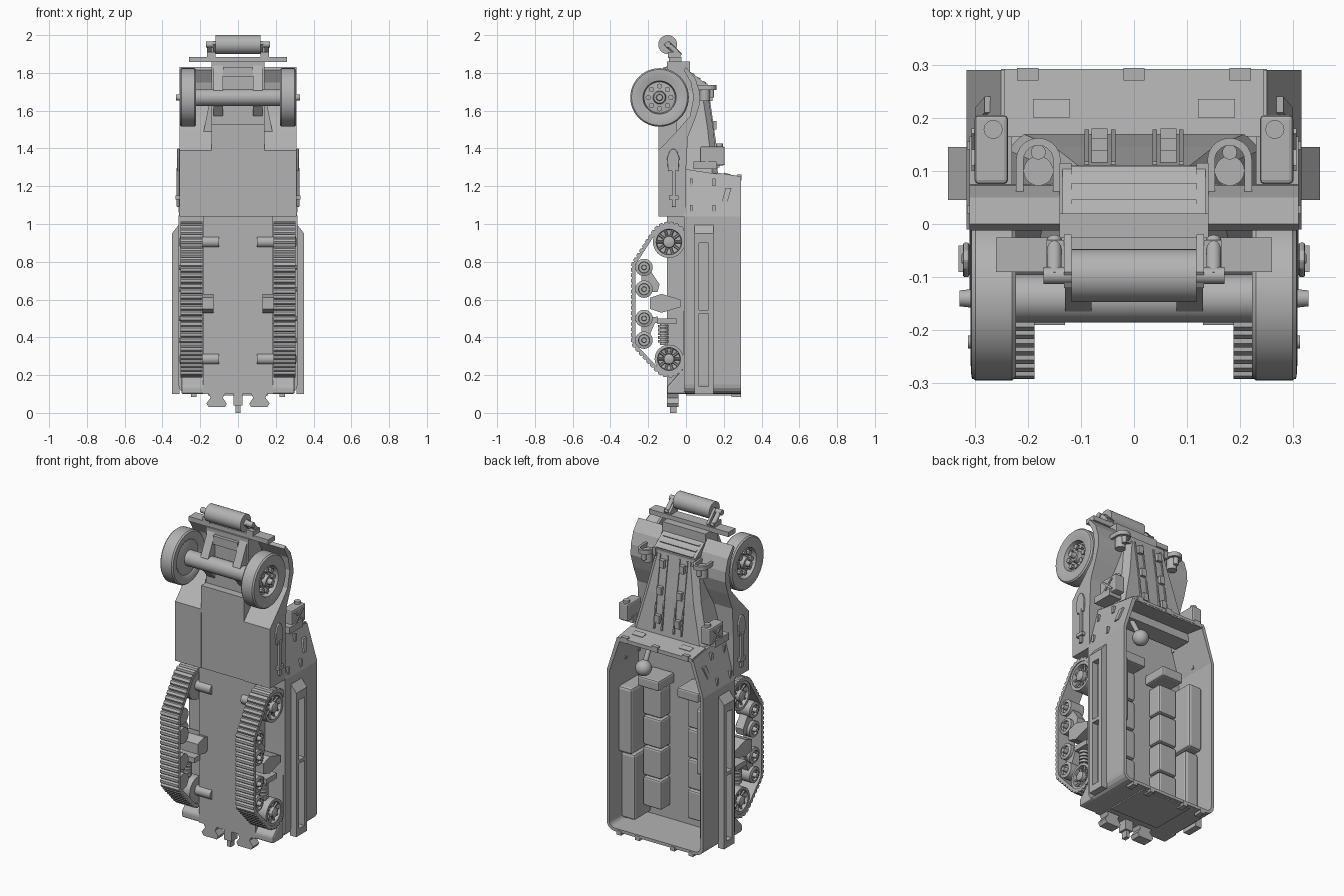
import bpy, bmesh, math
from mathutils import Vector, Matrix
from mathutils.geometry import convex_hull_2d

cube = bpy.data.objects.get("Cube")
if cube:
    bpy.data.objects.remove(cube, do_unlink=True)

GREY = (0.45, 0.45, 0.45, 1)
mat = bpy.data.materials.new("plain grey")
mat.use_nodes = True
mat.diffuse_color = GREY
mat.node_tree.nodes["Principled BSDF"].inputs["Base Color"].default_value = GREY


def finish(name, bm, mirror=False, bevel=0, smooth=False):
    bmesh.ops.recalc_face_normals(bm, faces=bm.faces)
    me = bpy.data.meshes.new(name)
    bm.to_mesh(me)
    bm.free()
    ob = bpy.data.objects.new(name, me)
    bpy.context.collection.objects.link(ob)
    me.materials.append(mat)
    if bevel:
        m = ob.modifiers.new("bevel", "BEVEL")
        m.width, m.segments = bevel, 2
    if mirror:
        ob.modifiers.new("mirror", "MIRROR")
    if smooth:
        bpy.ops.object.select_all(action="DESELECT")
        ob.select_set(True)
        bpy.context.view_layer.objects.active = ob
        bpy.ops.object.shade_smooth_by_angle(angle=math.radians(35))
    return ob


def stack(bm, loops, caps=True, ring=False):
    """Skin a list of matching closed loops."""
    vs = [[bm.verts.new(p) for p in lp] for lp in loops]
    pairs = list(zip(vs, vs[1:])) + ([(vs[-1], vs[0])] if ring else [])
    n = len(vs[0])
    for a, b in pairs:
        for i in range(n):
            j = (i + 1) % n
            bm.faces.new((a[i], a[j], b[j], b[i]))
    if caps and not ring:
        bm.faces.new(vs[0])
        bm.faces.new(vs[-1])


def box(name, x, y, z, mirror=False, bevel=0):
    bm = bmesh.new()
    stack(bm, [[(x[0], y[0], h), (x[1], y[0], h), (x[1], y[1], h), (x[0], y[1], h)] for h in z])
    return finish(name, bm, mirror, bevel)


def prism(name, yz, x0, x1, mirror=False, bevel=0):
    bm = bmesh.new()
    stack(bm, [[(x, y, z) for y, z in yz] for x in (x0, x1)])
    return finish(name, bm, mirror, bevel)


def lathe(name, center, prof, n=32, mirror=True):
    """Turn (x, radius) points about an axis along x through center (y, z)."""
    bm = bmesh.new()
    stack(bm, [[(x, center[0] + r * math.cos(2 * math.pi * i / n), center[1] + r * math.sin(2 * math.pi * i / n))
                for i in range(n)] for x, r in prof])
    return finish(name, bm, mirror, 0, True)


def rod(name, a, b, r, n=12, mirror=True, r2=None):
    a, b = Vector(a), Vector(b)
    bm = bmesh.new()
    m = Matrix.Translation((a + b) / 2) @ (b - a).to_track_quat("Z", "Y").to_matrix().to_4x4()
    bmesh.ops.create_cone(bm, cap_ends=True, segments=n, radius1=r, radius2=r if r2 is None else r2,
                          depth=(b - a).length, matrix=m)
    return finish(name, bm, mirror, 0, True)


def around(center, r, n, start=0.0):
    for i in range(n):
        a = start + 2 * math.pi * i / n
        yield center[0] + r * math.cos(a), center[1] + r * math.sin(a)


# Open body: rounded rear corners, tapering to the windscreen
def outline(inset, y):
    half, low, r = 0.315 - inset, 0.1 + inset, 0.05 - inset
    right = [(half - r + r * math.sin(t), low + r - r * math.cos(t)) for t in (0, 0.4, 0.8, 1.2, math.pi / 2)]
    right += [(half, 1.04), (0.25 - inset, 1.29 - 0.15 * y - inset)]
    return [(x, y, z) for x, z in right] + [(-x, y, z) for x, z in reversed(right)]


bm = bmesh.new()
stack(bm, [outline(0, -0.01), outline(0, 0.29), outline(0.018, 0.29), outline(0.018, 0.02)])
finish("body_tub", bm)
box("chassis", (-0.185, 0.185), (-0.1, 0.0), (0.1, 1.05))
prism("rear_wheel_arch", [(-0.1, 0.1), (0.0, 0.1), (0.0, 0.25), (-0.1, 0.14)], 0.05, 0.3, True, 0.01)
box("running_board_floor", (-0.31, 0.31), (-0.14, 0.0), (1.04, 1.38))
box("nose_floor", (-0.14, 0.14), (-0.1, 0.02), (1.37, 1.86))
box("floor_skid", (-0.14, 0.14), (-0.145, -0.09), (1.37, 1.53))
box("tailgate_panel", (-0.16, 0.16), (0.0, 0.27), (0.093, 0.11))
for x in (0.1, 0.22):
    box("tail_hinge", (x, x + 0.03), (0.24, 0.292), (0.085, 0.11), True)

# Hood, windscreen armour and grille
bm = bmesh.new()
stack(bm, [[(-w, -0.05, z), (-w, t - 0.03, z), (-w + 0.03, t, z), (w - 0.03, t, z), (w, t - 0.03, z), (w, -0.05, z)]
           for z, w, t in ((1.26, 0.24, 0.17), (1.5, 0.18, 0.145), (1.73, 0.135, 0.11))])
finish("hood", bm)
prism("grille_housing", [(-0.05, 1.72), (0.11, 1.72), (0.11, 1.74), (-0.05, 1.86)], -0.135, 0.135)
for i in range(5):
    y = 0.1 - i * 0.031
    z = 1.75 + i * 0.022
    prism("grille_louvre", [(y, z - 0.02), (y + 0.008, z), (y - 0.024, z + 0.012), (y - 0.03, z - 0.01)], -0.118, 0.118)
box("grille_side", (0.118, 0.14), (-0.09, 0.115), (1.7, 1.745), True)
for x in (0.035, 0.085):
    prism("hood_rib", [(0.165, 1.3), (0.178, 1.3), (0.118, 1.72), (0.105, 1.72)], x, x + 0.008, True)
for z, y in ((1.34, 0.168), (1.5, 0.15), (1.65, 0.127)):
    box("hood_latch", (0.05, 0.08), (y - 0.02, y + 0.012), (z, z + 0.045), True)
prism("windscreen_plate", [(0.165, 1.255), (0.292, 1.236), (0.292, 1.252), (0.165, 1.272)], -0.245, 0.245)
prism("vision_flap", [(0.2, 1.26), (0.235, 1.255), (0.235, 1.264), (0.2, 1.272)], 0.12, 0.19, True)
for x in (-0.2, 0, 0.2):
    box("windscreen_hinge", (x - 0.02, x + 0.02), (0.27, 0.294), (1.23, 1.262))

# Door armour details
for y, z in ((0.02, 1.06), (0.14, 1.06), (0.02, 1.2), (0.14, 1.2)):
    x = 0.315 - (z - 1.02) * 0.27
    box("door_hinge", (x - 0.02, x + 0.01), (y, y + 0.015), (z, z + 0.04), True)
bm = bmesh.new()
stack(bm, [[(x, y + d, z) for y in (0.19, 0.22)] + [(x - 0.02, y + d, z) for y in (0.22, 0.19)]
           for x, d, z in ((0.298, 0, 1.12), (0.281, 0.02, 1.19))])
finish("door_vision_slit", bm, True)

# Fenders sweeping into the side skirts
prism("fender", [(0.0, 1.04), (0.0, 1.29), (0.01, 1.46), (0.05, 1.56), (0.075, 1.64), (0.072, 1.7), (0.05, 1.77),
                 (0.0, 1.83), (-0.012, 1.815), (0.025, 1.75), (0.04, 1.67), (0.02, 1.57), (-0.05, 1.49),
                 (-0.145, 1.39), (-0.145, 1.04)], 0.14, 0.31, True)
# Tool on the skirt
box("tool_handle", (0.31, 0.325), (-0.075, -0.055), (1.09, 1.3), True, 0.004)
prism("tool_blade", [(-0.095, 1.28), (-0.04, 1.28), (-0.035, 1.35), (-0.05, 1.39), (-0.068, 1.4), (-0.085, 1.39),
                     (-0.1, 1.35)], 0.31, 0.322, True, 0.004)
box("tool_clamp", (0.31, 0.33), (-0.09, -0.04), (1.13, 1.15), True)

# Fuel cans in racks beside the hood
box("fuel_can", (0.237, 0.3), (0.075, 0.205), (1.31, 1.41), True, 0.008)
rod("can_cap", (0.265, 0.178, 1.4), (0.265, 0.178, 1.425), 0.018)
box("can_rack", (0.23, 0.31), (0.04, 0.165), (1.29, 1.33), True)
for s in (-1, 1):
    prism("can_cross", [(0.1, 1.36 + s * 0.03), (0.11, 1.36 + s * 0.035), (0.18, 1.36 - s * 0.03),
                        (0.17, 1.36 - s * 0.035)], 0.295, 0.306, True)

# Headlights with arched guards
rod("headlight", (0.18, 0.1, 1.65), (0.18, 0.1, 1.715), 0.028, 20)
rod("blackout_lamp", (0.18, 0.135, 1.67), (0.18, 0.135, 1.72), 0.014)
bm = bmesh.new()
arch = [(math.cos(t * math.pi / 10), math.sin(t * math.pi / 10)) for t in range(11)]
prof = [(0.042, c, s) for c, s in arch] + [(0.028, c, s) for c, s in reversed(arch)]
loop = [(0.18 + r * c, 0.12 + r * s) for r, c, s in prof]
loop = [(0.222, 0.06)] + loop[:11] + [(0.138, 0.06), (0.152, 0.06)] + loop[11:] + [(0.208, 0.06)]
stack(bm, [[(x, y, z) for x, y in loop] for z in (1.71, 1.735)])
finish("headlight_guard", bm, True)

# Bumper and front roller
box("bumper", (-0.26, 0.26), (-0.09, -0.025), (1.857, 1.885))
box("roller_bracket", (0.12, 0.165), (-0.095, -0.03), (1.88, 1.91), True)
prism("roller_arm", [(-0.05, 1.88), (-0.02, 1.9), (-0.09, 1.97), (-0.12, 1.95)], 0.118, 0.132, True)
rod("roller_spring", (0.15, -0.03, 1.89), (0.15, -0.1, 1.955), 0.014)
lathe("roller", (-0.097, 1.95), [(-0.118, 0.05), (0.118, 0.05)], 32, False)
lathe("roller_axle", (-0.097, 1.95), [(-0.17, 0.016), (0.17, 0.016)], 12, False)

# Front axle, springs and wheels
HUB = (-0.14, 1.67)
lathe("front_axle", HUB, [(-0.23, 0.045), (0.23, 0.045)], 24, False)
prism("leaf_spring", [(-0.09, 1.52), (-0.09, 1.56), (-0.16, 1.64), (-0.165, 1.71), (-0.1, 1.84), (-0.09, 1.8),
                      (-0.09, 1.84), (-0.06, 1.84), (-0.06, 1.52)], 0.08, 0.13, True)
box("cross_member", (-0.08, 0.08), (-0.12, -0.09), (1.78, 1.83))
lathe("front_wheel", HUB, [(0.222, 0.06), (0.232, 0.1), (0.222, 0.115), (0.222, 0.148), (0.23, 0.155), (0.298, 0.155),
                           (0.306, 0.148), (0.308, 0.115), (0.3, 0.095), (0.3, 0.088), (0.27, 0.082), (0.275, 0.035),
                           (0.3, 0.03), (0.3, 0.018), (0.328, 0.015)], 48)
for y, z in around(HUB, 0.06, 8):
    rod("wheel_nut", (0.26, y, z), (0.292, y, z), 0.014, 8)

# Tracks wrapped around the running gear
SPROCKET, IDLER = (-0.09, 0.905), (-0.09, 0.285)
ROAD = [(-0.222, 0.77), (-0.222, 0.655), (-0.222, 0.5), (-0.222, 0.385)]
cloud = [Vector(p) for c, r in ((SPROCKET, 0.098), (IDLER, 0.088), (ROAD[0], 0.06), (ROAD[3], 0.06))
         for p in around(c, r, 48)]
path = [cloud[i] for i in convex_hull_2d(cloud)]
edges = list(zip(path, path[1:] + path[:1]))
total = sum((b - a).length for a, b in edges)
LINKS = 66
outer, inner, walked, k = [], [], 0.0, 0
for i in range(LINKS * 4):
    d = total * i / (LINKS * 4)
    while walked + (edges[k][1] - edges[k][0]).length < d:
        walked += (edges[k][1] - edges[k][0]).length
        k += 1
    a, b = edges[k]
    t = (b - a).normalized()
    p, out = a + t * (d - walked), Vector((t.y, -t.x))
    if out.dot(p - Vector((-0.13, 0.59))) < 0:
        out = -out
    outer.append(p + out * (0.01 if i % 4 in (0, 1, 2) else 0.0))
    inner.append(p - out * 0.014)
bm = bmesh.new()
stack(bm, [[(x, *p) for p in ring] for x, ring in ((0.187, outer), (0.305, outer), (0.305, inner), (0.187, inner))],
      ring=True)
finish("track", bm, True)

# Sprocket, idler, road wheels and bogies
for name, c, r in (("drive_sprocket", SPROCKET, 0.085), ("idler_wheel", IDLER, 0.076)):
    lathe(name, c, [(0.2, r * 0.3), (0.2, r), (0.3, r), (0.3, r * 0.8), (0.27, r * 0.75), (0.265, r * 0.4),
                    (0.305, r * 0.35), (0.31, r * 0.2)])
    for p, q in zip(around(c, r * 0.3, 10), around(c, r * 0.8, 10)):
        rod(name + "_spoke", (0.28, *p), (0.285, *q), 0.007, 6)
    rod(name + "_shaft", (0.1, *c), (0.21, *c), 0.03)
for c in ROAD:
    lathe("road_wheel", c, [(0.2, 0.02), (0.2, 0.046), (0.292, 0.046), (0.297, 0.03), (0.285, 0.028), (0.285, 0.014),
                            (0.312, 0.012)], 24)
for z in (0.71, 0.44):
    s = 1 if z > 0.6 else -1
    prism("bogie_arm", [(-0.235, z - 0.06), (-0.21, z - 0.07), (-0.15, z - s * 0.07), (-0.14, z - s * 0.03),
                        (-0.2, z + 0.06), (-0.235, z + 0.06)], 0.225, 0.275, True)
prism("bogie_bracket", [(-0.19, 0.55), (-0.19, 0.61), (-0.13, 0.63), (-0.03, 0.6), (-0.03, 0.56), (-0.13, 0.53)],
      0.13, 0.3, True)
for z in (0.38, 0.4, 0.42, 0.44, 0.46):
    rod("suspension_spring", (0.25, -0.12, z - 0.008), (0.25, -0.12, z + 0.006), 0.027, 16)
rod("spring_core", (0.25, -0.12, 0.36), (0.25, -0.12, 0.5), 0.018)
box("spring_mount", (0.18, 0.29), (-0.15, -0.05), (0.47, 0.5), True)

# Side racks
for y in (0.045, 0.12):
    prism("rack_rail", [(y, 0.1), (y + 0.025, 0.1), (y + 0.025, 0.95), (y, 0.95)], 0.31, 0.35, True)
for z0, z1 in ((0.1, 0.14), (0.525, 0.545), (0.9, 0.95)):
    box("rack_post", (0.31, 0.35), (0.05, 0.14), (z0, z1), True)
bm = bmesh.new()
stack(bm, [[(0.31, y, 0.95), (0.35, y, 0.95), (0.31, y, 1.0)] for y in (0.045, 0.145)])
finish("rack_end", bm, True)

# Interior: wall lockers, seats, dashboard and steering wheel
for z0, z1 in ((0.13, 0.52), (0.53, 0.92)):
    box("wall_locker", (0.21, 0.3), (0.02, 0.21 if z0 > 0.3 else 0.18), (z0, z1), True, 0.015)
for i in range(4):
    box("seat", (0.085, 0.205), (0.02, 0.11), (0.2 + i * 0.18, 0.37 + i * 0.18), True, 0.01)
box("front_seat", (0.06, 0.2), (0.02, 0.17), (0.93, 0.99), True, 0.01)
box("dashboard", (-0.24, 0.24), (0.06, 0.17), (1.2, 1.25))
rod("steering_column", (0.13, 0.13, 1.22), (0.13, 0.2, 1.09), 0.014, mirror=False)
bm = bmesh.new()
bmesh.ops.create_uvsphere(bm, u_segments=24, v_segments=12, radius=0.045, matrix=Matrix.Translation((0.13, 0.21, 1.07)))
finish("steering_boss", bm, smooth=True)

# Tail fittings
bm = bmesh.new()
stack(bm, [[(x, y, z) for x, z in ((0.07, 0.1), (0.08, 0.08), (0.06, 0.05), (0.07, 0.03), (0.155, 0.03), (0.168, 0.05),
                                   (0.145, 0.08), (0.155, 0.1))] for y in (-0.1, -0.04)])
finish("tail_bumper", bm, True)
box("tow_hook", (-0.012, 0.012), (-0.085, -0.05), (0.0, 0.1))
box("tow_mount", (-0.025, 0.025), (-0.095, -0.04), (0.04, 0.1))
